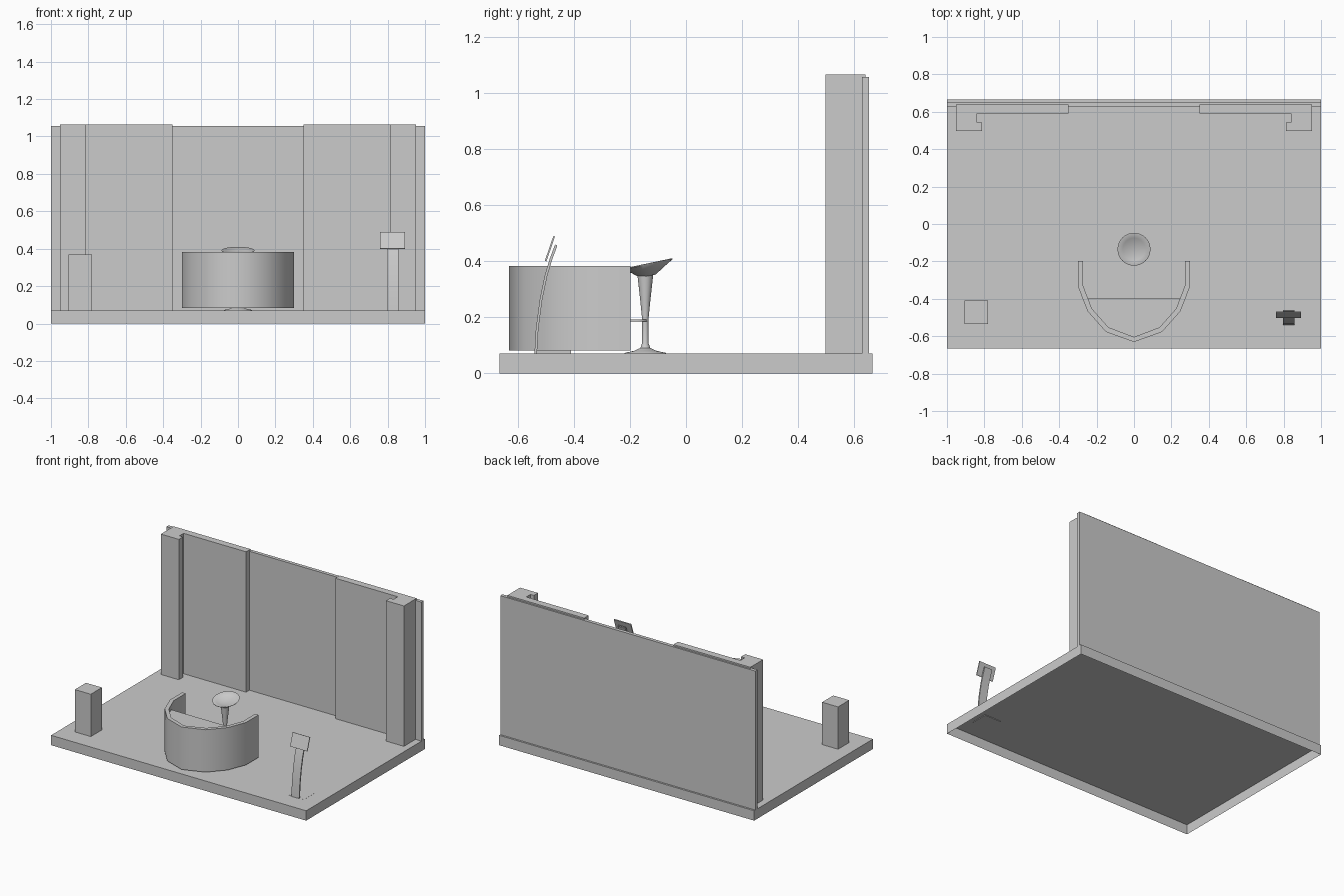
import bpy, bmesh, math
from mathutils import Vector, Matrix

if "Cube" in bpy.data.objects:
    bpy.data.objects.remove(bpy.data.objects["Cube"])


def finish(name, bm, smooth=None):
    bmesh.ops.recalc_face_normals(bm, faces=bm.faces)
    mesh = bpy.data.meshes.new(name)
    bm.to_mesh(mesh)
    bm.free()
    ob = bpy.data.objects.new(name, mesh)
    bpy.context.collection.objects.link(ob)
    if smooth:
        bpy.ops.object.select_all(action='DESELECT')
        ob.select_set(True)
        bpy.context.view_layer.objects.active = ob
        bpy.ops.object.shade_smooth_by_angle(angle=math.radians(smooth))
    return ob


def prism(name, pts, lo, hi, axis='z', smooth=None):
    """Extrude a flat outline: (x, y) along z, or (y, z) along x."""
    bm = bmesh.new()
    place = (lambda p: (p[0], p[1], lo)) if axis == 'z' else (lambda p: (lo, p[0], p[1]))
    face = bm.faces.new([bm.verts.new(place(p)) for p in pts])
    ext = bmesh.ops.extrude_face_region(bm, geom=[face])
    step = Vector((0, 0, hi - lo)) if axis == 'z' else Vector((hi - lo, 0, 0))
    bmesh.ops.translate(bm, vec=step, verts=[v for v in ext['geom'] if isinstance(v, bmesh.types.BMVert)])
    return finish(name, bm, smooth)


def box(name, x0, x1, y0, y1, z0, z1):
    return prism(name, [(x0, y0), (x1, y0), (x1, y1), (x0, y1)], z0, z1)


def lathe(name, profile, cy, tilt=0.0, steps=32):
    bm = bmesh.new()
    vs = [bm.verts.new((r, 0, z)) for r, z in profile]
    edges = [bm.edges.new(p) for p in zip(vs, vs[1:])]
    bmesh.ops.spin(bm, geom=vs + edges, cent=(0, 0, 0), axis=(0, 0, 1),
                   angle=2 * math.pi, steps=steps)
    bmesh.ops.remove_doubles(bm, verts=bm.verts, dist=1e-5)
    for v in bm.verts:
        v.co.z += tilt * v.co.y
        v.co.y += cy
    return finish(name, bm, 40)


def both_sides(half):
    """Mirror a half outline whose last point lies on x = 0."""
    return half + [(-x, y) for x, y in reversed(half[:-1])]


FLOOR = 0.07

# Platform, open underneath
base = box("platform", -1, 1, -0.665, 0.665, 0, FLOOR)
bm = bmesh.new()
bm.from_mesh(base.data)
bmesh.ops.delete(bm, geom=[f for f in bm.faces if f.calc_center_median().z < 0.001],
                 context='FACES_ONLY')
bm.to_mesh(base.data)
bm.free()

# Back wall and the two side panels with their hooked pillars
box("back_wall", -1, 1, 0.627, 0.652, FLOOR, 1.055)
panel = [(0.35, 0.64), (0.35, 0.59), (0.84, 0.59), (0.84, 0.543),
         (0.812, 0.543), (0.812, 0.497), (0.953, 0.497), (0.953, 0.64)]
for side, s in (("left", -1), ("right", 1)):
    prism(side + "_wall_panel", [(s * x, y) for x, y in panel], FLOOR, 1.065)

# Square plinth
box("plinth", -0.905, -0.78, -0.535, -0.41, FLOOR, 0.37)

# Curved desk: wall ring and recessed worktop
outer = [(0.299, -0.197), (0.299, -0.336), (0.248, -0.467), (0.15, -0.577), (0, -0.631)]
inner = [(0.272, -0.197), (0.272, -0.33), (0.225, -0.453), (0.137, -0.552), (0, -0.604)]
prism("desk_wall", both_sides(outer) + both_sides(inner)[::-1], 0.082, 0.383, smooth=45)
prism("desk_top", both_sides([(0.25, -0.395), (0.23, -0.455), (0.14, -0.557), (0, -0.61)]),
      0.33, 0.35)

# Stool: flared foot and column, tilted dish seat, looped footrest
lathe("stool_column", [(0, FLOOR), (0.075, FLOOR), (0.072, 0.073), (0.04, 0.08), (0.018, 0.09),
                       (0.011, 0.108), (0.011, 0.19), (0.018, 0.26), (0.028, 0.35)], -0.145)
lathe("stool_seat", [(0, 0.345), (0.028, 0.347), (0.06, 0.37), (0.087, 0.388), (0.088, 0.391),
                     (0.085, 0.392), (0.06, 0.382), (0.03, 0.375), (0, 0.373)], -0.135, tilt=0.21)
curve = bpy.data.curves.new("stool_footrest", 'CURVE')
curve.dimensions = '3D'
curve.bevel_depth = 0.004
curve.bevel_resolution = 1
spline = curve.splines.new('POLY')
spline.points.add(12)
for i, p in enumerate(spline.points):
    a = 2 * math.pi * i / 13
    p.co = (0.035 * math.sin(a), -0.175 + 0.035 * math.cos(a), 0.188, 1)
spline.use_cyclic_u = True
bpy.context.collection.objects.link(bpy.data.objects.new("stool_footrest", curve))

# Display stand: thin foot plate, bowed stem, tilted screen with back plate
box("stand_foot", 0.765, 0.892, -0.535, -0.415, 0.066, 0.0708)
arc = [(-0.54, FLOOR), (-0.535, 0.16), (-0.521, 0.265), (-0.503, 0.35), (-0.485, 0.41), (-0.468, 0.455)]
stem = arc + [(y + 0.009, z - 0.002 * (z > 0.1)) for y, z in reversed(arc)]
prism("stand_stem", stem, 0.797, 0.858, 'x', smooth=30)


def plate(name, width, height, y, z):
    bm = bmesh.new()
    bmesh.ops.create_cube(bm, size=1)
    bm.transform(Matrix.Translation((0.827, y, z)) @ Matrix.Rotation(math.radians(-19), 4, 'X')
                 @ Matrix.Diagonal((width, 0.006, height, 1)))
    finish(name, bm)


plate("screen", 0.134, 0.094, -0.485, 0.444)
plate("screen_back_plate", 0.06, 0.05, -0.471, 0.434)
